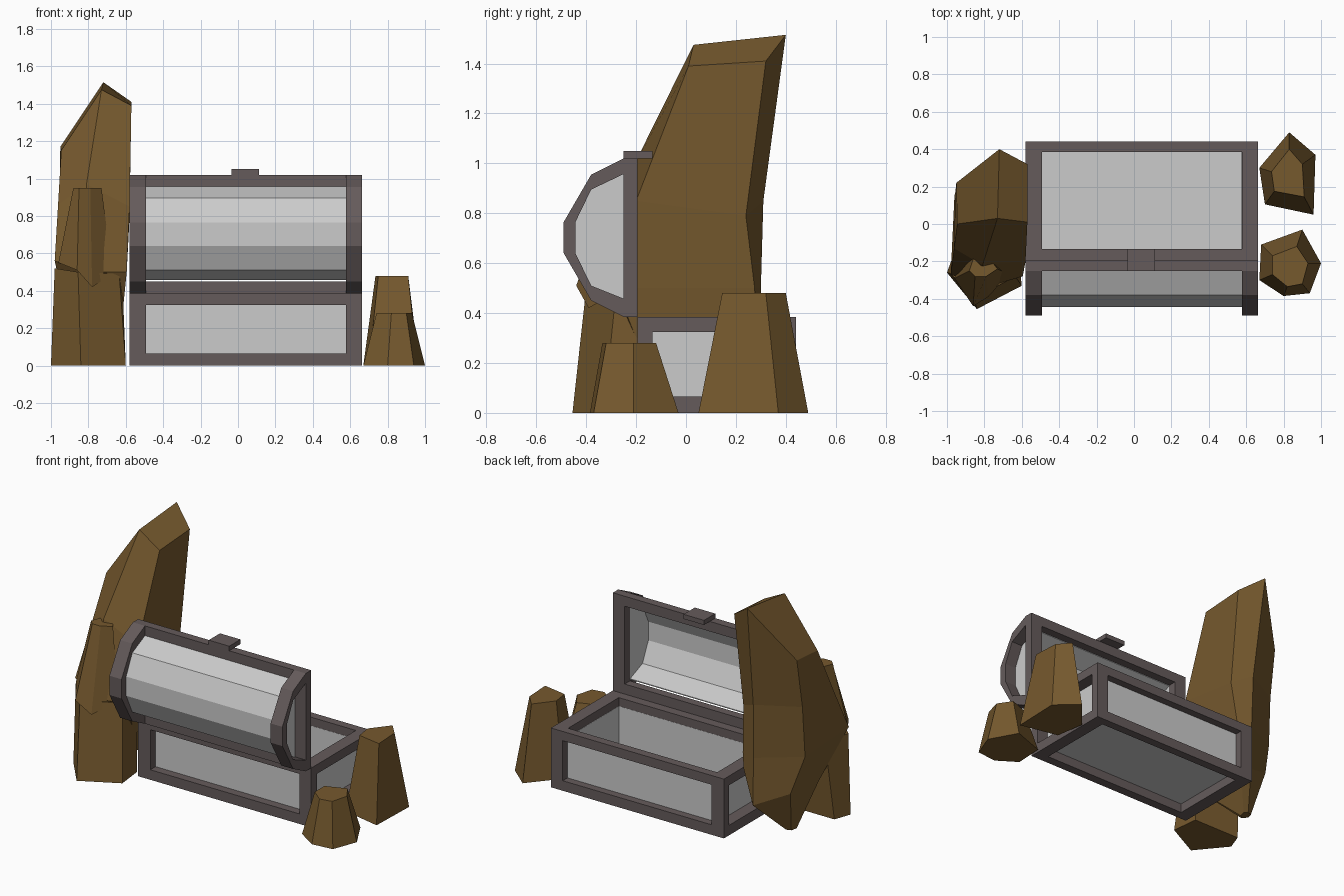
import bpy, bmesh

if "Cube" in bpy.data.objects:
    bpy.data.objects.remove(bpy.data.objects["Cube"])


def material(name, rgb):
    m = bpy.data.materials.new(name)
    m.diffuse_color = (*rgb, 1)
    m.use_nodes = True
    m.node_tree.nodes["Principled BSDF"].inputs["Base Color"].default_value = m.diffuse_color
    return m


METAL = material("dark_metal", (0.13, 0.105, 0.105))
STONE = material("brown_stone", (0.18, 0.1, 0.027))


def finish(name, bm, mat=None):
    bmesh.ops.recalc_face_normals(bm, faces=bm.faces[:])
    me = bpy.data.meshes.new(name)
    bm.to_mesh(me)
    bm.free()
    ob = bpy.data.objects.new(name, me)
    bpy.context.collection.objects.link(ob)
    if mat:
        me.materials.append(mat)
    return ob


def add_box(bm, x0, x1, y0, y1, z0, z1):
    v = bmesh.ops.create_cube(bm, size=1)["verts"]
    for p in v:
        p.co = (x0 if p.co.x < 0 else x1, y0 if p.co.y < 0 else y1,
                z0 if p.co.z < 0 else z1)


def boxes(name, items, mat=None):
    bm = bmesh.new()
    for b in items:
        add_box(bm, *b)
    return finish(name, bm, mat)


def prism(name, profile, x0, x1, mat=None):
    # extrude a (y, z) profile along x
    bm = bmesh.new()
    a, b = [[bm.verts.new((x, y, z)) for y, z in profile] for x in (x0, x1)]
    bm.faces.new(a)
    bm.faces.new(b)
    n = len(profile)
    for i in range(n):
        j = (i + 1) % n
        bm.faces.new((a[i], a[j], b[j], b[i]))
    return finish(name, bm, mat)


def rock(name, rings, split_top=False):
    # loft rings of points from the ground upward
    bm = bmesh.new()
    rs = [[bm.verts.new(p) for p in r] for r in rings]
    n = len(rs[0])
    for lo, hi in zip(rs, rs[1:]):
        for i in range(n):
            j = (i + 1) % n
            bm.faces.new((lo[i], lo[j], hi[j], hi[i]))
    bm.faces.new(rs[0])
    t = rs[-1]
    if split_top:
        bm.faces.new((t[0], t[1], t[2], t[5]))
        bm.faces.new((t[2], t[3], t[4], t[5]))
    else:
        bm.faces.new(t)
    return finish(name, bm, STONE)


def at(z, pts):
    return [(x, y, z) for x, y in pts]


X0, X1, XI0, XI1 = -0.58, 0.662, -0.493, 0.577
Y0, Y1, YI0, YI1 = -0.195, 0.44, -0.135, 0.385
H, T = 0.385, 0.006

# chest base frame: corner posts, then rails top and bottom
frame = [(a, b, c, d, 0, H) for a, b in ((X0, XI0), (XI1, X1))
         for c, d in ((Y0, YI0), (YI1, Y1))]
for z0, z1 in ((0, 0.065), (0.325, H)):
    frame += [(XI0, XI1, c, d, z0, z1) for c, d in ((Y0, YI0), (YI1, Y1))]
    frame += [(a, b, YI0, YI1, z0, z1) for a, b in ((X0, XI0), (XI1, X1))]
boxes("base_frame", frame, METAL)

# chest base panels: a thin open box just inside the frame
boxes("base_panels", [
    (XI0, XI1, YI0 - T, YI0 + 0.001, 0.06, 0.33),
    (XI0, XI1, YI1 - 0.001, YI1 + T, 0.06, 0.33),
    (XI0 - T, XI0 + 0.001, YI0, YI1, 0.06, 0.33),
    (XI1 - 0.001, XI1 + T, YI0, YI1, 0.06, 0.33),
    (XI0, XI1, YI0, YI1, 0.06, 0.06 + T)])

# open lid: rim frame standing upright
LY0, LY1, TOP = -0.25, -0.195, 1.02
boxes("lid_rim", [
    (X0, XI0, LY0, LY1, H, TOP), (XI1, X1, LY0, LY1, H, TOP),
    (XI0, XI1, LY0, LY1, H, 0.45), (XI0, XI1, LY0, LY1, 0.955, TOP)], METAL)

# lid end ribs
outer = [(-0.25, TOP), (-0.38, 0.955), (-0.49, 0.765),
         (-0.49, 0.64), (-0.38, 0.45), (-0.25, H)]
inner = [(-0.25, 0.957), (-0.38, 0.895), (-0.443, 0.765),
         (-0.443, 0.64), (-0.38, 0.51), (-0.25, 0.458)]
prism("lid_rib_left", outer + inner[::-1], X0, XI0, METAL)
prism("lid_rib_right", outer + inner[::-1], XI1, X1, METAL)

# lid curved panel and its two end panels
thin = [(-0.25, 0.951), (-0.376, 0.89), (-0.437, 0.763),
        (-0.437, 0.642), (-0.376, 0.515), (-0.25, 0.464)]
prism("lid_curved_panel", inner + thin[::-1], XI0, XI1)
prism("lid_end_panel_left", inner, XI0 - T, XI0 + 0.001)
prism("lid_end_panel_right", inner, XI1 - 0.001, XI1 + T)

# clasp
boxes("lid_clasp", [(-0.035, 0.112, -0.25, -0.135, TOP, 1.05)], METAL)

# tall leaning rock on the left, bulging forward at mid height
rock("tall_rock", [
    at(0, [(-0.8, 0.07), (-0.79, 0.11), (-0.81, 0.13),
           (-0.84, 0.12), (-0.85, 0.08), (-0.82, 0.05)]),
    [(-0.62, -0.18, 0.25), (-0.61, 0.28, 0.40), (-0.69, 0.30, 0.19),
     (-0.89, 0.2, 0.28), (-0.92, -0.05, 0.28), (-0.8, -0.25, 0.3)],
    [(-0.595, -0.28, 0.5), (-0.60, 0.275, 0.5), (-0.695, 0.30, 0.5),
     (-0.96, 0.15, 0.52), (-0.98, -0.27, 0.56), (-0.8, -0.34, 0.5)],
    [(-0.58, -0.2, 0.85), (-0.58, 0.24, 0.79), (-0.70, 0.31, 0.85),
     (-0.955, 0.17, 0.85), (-0.962, -0.13, 0.86), (-0.81, -0.22, 0.97)],
    [(-0.57, 0.01, 1.39), (-0.57, 0.32, 1.41), (-0.72, 0.40, 1.515),
     (-0.95, 0.22, 1.17), (-0.945, 0.0, 1.15), (-0.73, 0.03, 1.475)]],
    split_top=True)

# front left rock: broad foot and overhanging cap
rock("left_rock_foot", [
    at(0, [(-1.0, -0.26), (-0.84, -0.455), (-0.6, -0.33),
           (-0.62, -0.15), (-0.96, -0.15)]),
    [(-0.98, -0.265, 0.52), (-0.855, -0.40, 0.5), (-0.635, -0.28, 0.49),
     (-0.62, -0.15, 0.5), (-0.93, -0.1, 0.5)]])
rock("left_rock_cap", [
    [(-0.96, -0.29, 0.55), (-0.86, -0.44, 0.51), (-0.78, -0.39, 0.42),
     (-0.67, -0.27, 0.49), (-0.7, -0.1, 0.5), (-0.92, -0.1, 0.55)],
    at(0.95, [(-0.88, -0.25), (-0.85, -0.28), (-0.79, -0.28),
              (-0.73, -0.24), (-0.76, -0.2), (-0.86, -0.19)])])

# two cut-off rocks on the right
rock("right_rock_short", [
    at(0, [(0.68, -0.11), (0.67, -0.3), (0.80, -0.385),
           (0.94, -0.37), (1.0, -0.21), (0.90, -0.03)]),
    at(0.28, [(0.74, -0.17), (0.74, -0.27), (0.82, -0.335),
              (0.9, -0.32), (0.93, -0.21), (0.87, -0.12)])])
rock("right_rock_tall", [
    at(0, [(0.83, 0.49), (0.97, 0.37), (0.96, 0.05),
           (0.70, 0.105), (0.67, 0.3)]),
    at(0.48, [(0.83, 0.40), (0.90, 0.32), (0.91, 0.145),
              (0.75, 0.175), (0.735, 0.28)])])
